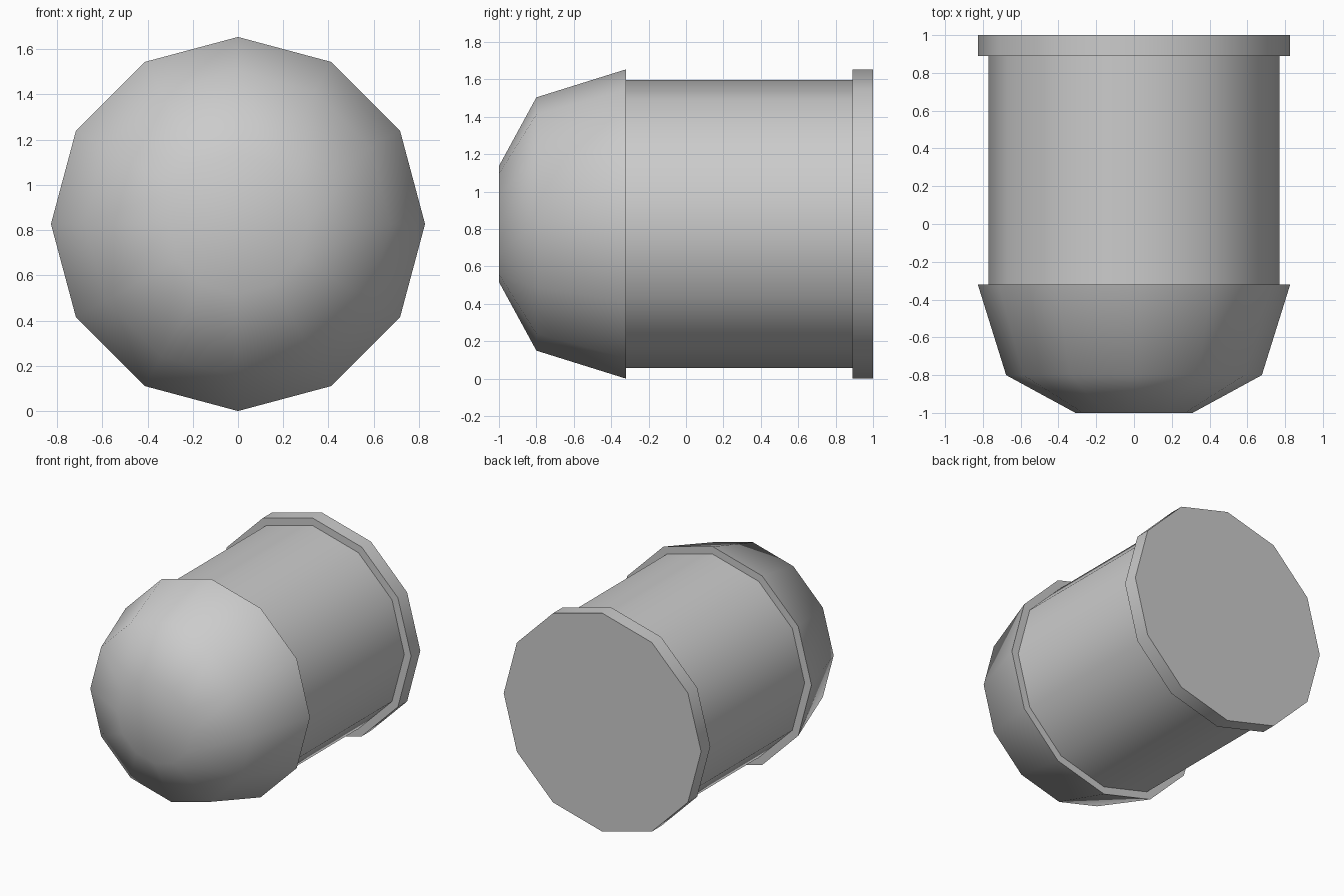
import bpy, bmesh
from math import cos, sin, tau, radians

if "Cube" in bpy.data.objects:
    bpy.data.objects.remove(bpy.data.objects["Cube"])

SIDES = 12
R = 0.827          # outer radius, also the height of the axis
BODY_R = 0.77


def lathe(name, profile, cap_front=False, cap_back=False):
    """Turn (y, radius) points, listed front to back, around the lengthwise axis."""
    bm = bmesh.new()
    rings = [[bm.verts.new((r * cos(tau * k / SIDES), y, R + r * sin(tau * k / SIDES)))
              for k in range(SIDES)] for y, r in profile]
    for a, b in zip(rings, rings[1:]):
        for k in range(SIDES):
            n = (k + 1) % SIDES
            bm.faces.new((a[k], b[k], b[n], a[n]))
    if cap_front:
        bm.faces.new(rings[0])
    if cap_back:
        bm.faces.new(rings[-1][::-1])
    mesh = bpy.data.meshes.new(name)
    bm.to_mesh(mesh)
    bm.free()
    ob = bpy.data.objects.new(name, mesh)
    bpy.context.collection.objects.link(ob)
    bpy.ops.object.select_all(action='DESELECT')
    ob.select_set(True)
    bpy.context.view_layer.objects.active = ob
    bpy.ops.object.shade_smooth_by_angle(angle=radians(60))
    return ob


# Faceted dome with a rear lip
lathe("nose_dome", [(-1, 0.31), (-0.8, 0.677), (-0.32, R), (-0.32, BODY_R)], cap_front=True)

# Straight body
lathe("barrel", [(-0.32, BODY_R), (0.89, BODY_R)])

# Rear rim and flat base
lathe("base_rim", [(0.89, BODY_R), (0.89, R), (1, R)], cap_back=True)
